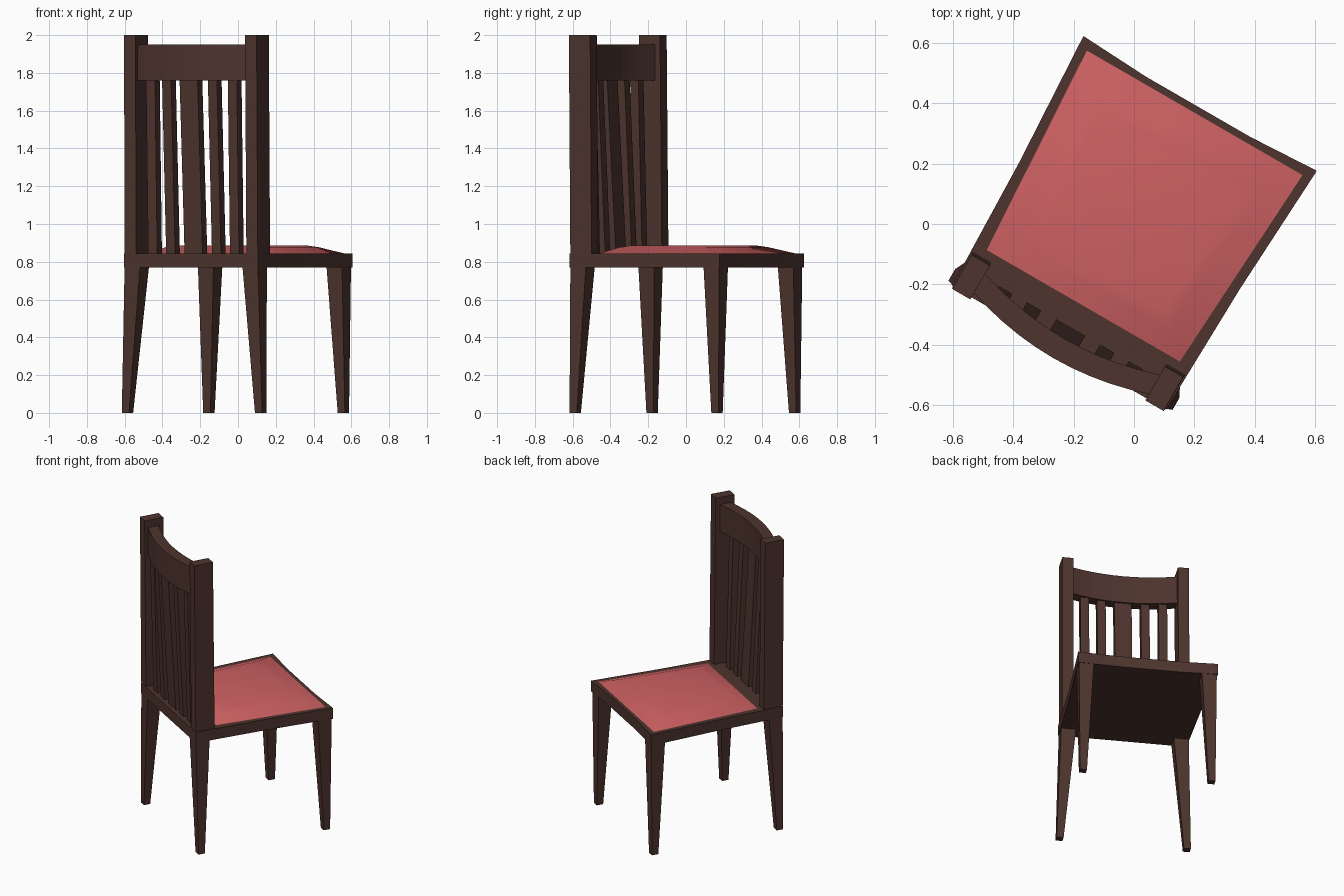
import bpy, bmesh
from math import radians
from mathutils import Matrix

if "Cube" in bpy.data.objects:
    bpy.data.objects.remove(bpy.data.objects["Cube"])

# Chair-local frame: x = width, y = toward the seat front; turned 30 degrees in the world
TURN = Matrix.Rotation(radians(-30), 4, 'Z') @ Matrix.Translation((-0.01, 0, 0))


def material(name, rgb):
    m = bpy.data.materials.new(name)
    m.diffuse_color = (*rgb, 1)
    m.use_nodes = True
    m.node_tree.nodes["Principled BSDF"].inputs["Base Color"].default_value = m.diffuse_color
    return m


WOOD = material("dark_wood", (0.075, 0.034, 0.027))
FABRIC = material("red_fabric", (0.62, 0.12, 0.125))


def loft(name, rings, mat):
    """Closed solid through a list of equally sized point rings."""
    bm = bmesh.new()
    loops = [[bm.verts.new(p) for p in ring] for ring in rings]
    n = len(loops[0])
    for a, b in zip(loops, loops[1:]):
        for i in range(n):
            bm.faces.new((a[i], a[(i + 1) % n], b[(i + 1) % n], b[i]))
    bm.faces.new(loops[0][::-1])
    bm.faces.new(loops[-1])
    bmesh.ops.recalc_face_normals(bm, faces=bm.faces)
    me = bpy.data.meshes.new(name)
    bm.to_mesh(me)
    bm.free()
    me.transform(TURN)
    me.materials.append(mat)
    ob = bpy.data.objects.new(name, me)
    bpy.context.collection.objects.link(ob)
    return ob


def rect(cx, cy, z, w, d):
    return [(cx + sx * w / 2, cy + sy * d / 2, z)
            for sx, sy in ((-1, -1), (1, -1), (1, 1), (-1, 1))]


def trapezoid(back, front, y0, y1, z):
    return [(-back, y0, z), (back, y0, z), (front, y1, z), (-front, y1, z)]


# Seat frame: wider at the front, with slightly hollowed front and side edges
outline = [(-0.41, -0.48), (0.41, -0.48), (0.422, -0.01), (0.447, 0.456),
           (0.2, 0.443), (-0.2, 0.443), (-0.447, 0.456), (-0.422, -0.01)]
loft("seat_frame", [[(x, y, z) for x, y in outline] for z in (0.77, 0.845)], WOOD)

# Padded cushion rising in soft steps
cushion = loft("seat_cushion", [
    trapezoid(0.37, 0.413, -0.319, 0.42, 0.835),
    trapezoid(0.37, 0.413, -0.319, 0.42, 0.845),
    trapezoid(0.29, 0.325, -0.245, 0.31, 0.877),
    trapezoid(0.24, 0.275, -0.20, 0.26, 0.887)], FABRIC)
bpy.context.view_layer.objects.active = cushion
cushion.select_set(True)
bpy.ops.object.shade_smooth_by_angle(angle=radians(35))

# Tapered legs and leaning back posts
for side, s in (("left", -1), ("right", 1)):
    loft(f"front_leg_{side}", [rect(s * 0.411, 0.421, 0, 0.044, 0.044),
                               rect(s * 0.393, 0.403, 0.78, 0.095, 0.095)], WOOD)
    loft(f"back_leg_{side}", [rect(s * 0.407, -0.448, 0, 0.044, 0.044),
                              rect(s * 0.36, -0.43, 0.78, 0.095, 0.095)], WOOD)
    loft(f"back_post_{side}", [rect(s * 0.372, -0.413, 0.84, 0.07, 0.13),
                               rect(s * 0.37, -0.423, 2.0, 0.07, 0.13)], WOOD)


def rail_y(x):
    """Centre line of the bowed top rail."""
    return -0.482 + 0.055 * (x / 0.335) ** 2


# Bowed top rail
rings = []
for i in range(11):
    x = -0.345 + 0.069 * i
    y = rail_y(x)
    rings.append([(x, y - 0.037, 1.76), (x, y + 0.037, 1.76),
                  (x, y + 0.037, 1.95), (x, y - 0.037, 1.95)])
loft("top_rail", rings, WOOD)

# Back slats, the middle one wide
for i, (x, w) in enumerate(((-0.25, 0.055), (-0.14, 0.055), (0, 0.11),
                            (0.14, 0.055), (0.25, 0.055))):
    loft(f"back_slat_{i + 1}", [rect(x, -0.428, 0.84, w, 0.05),
                                rect(x, rail_y(x), 1.78, w, 0.05)], WOOD)
